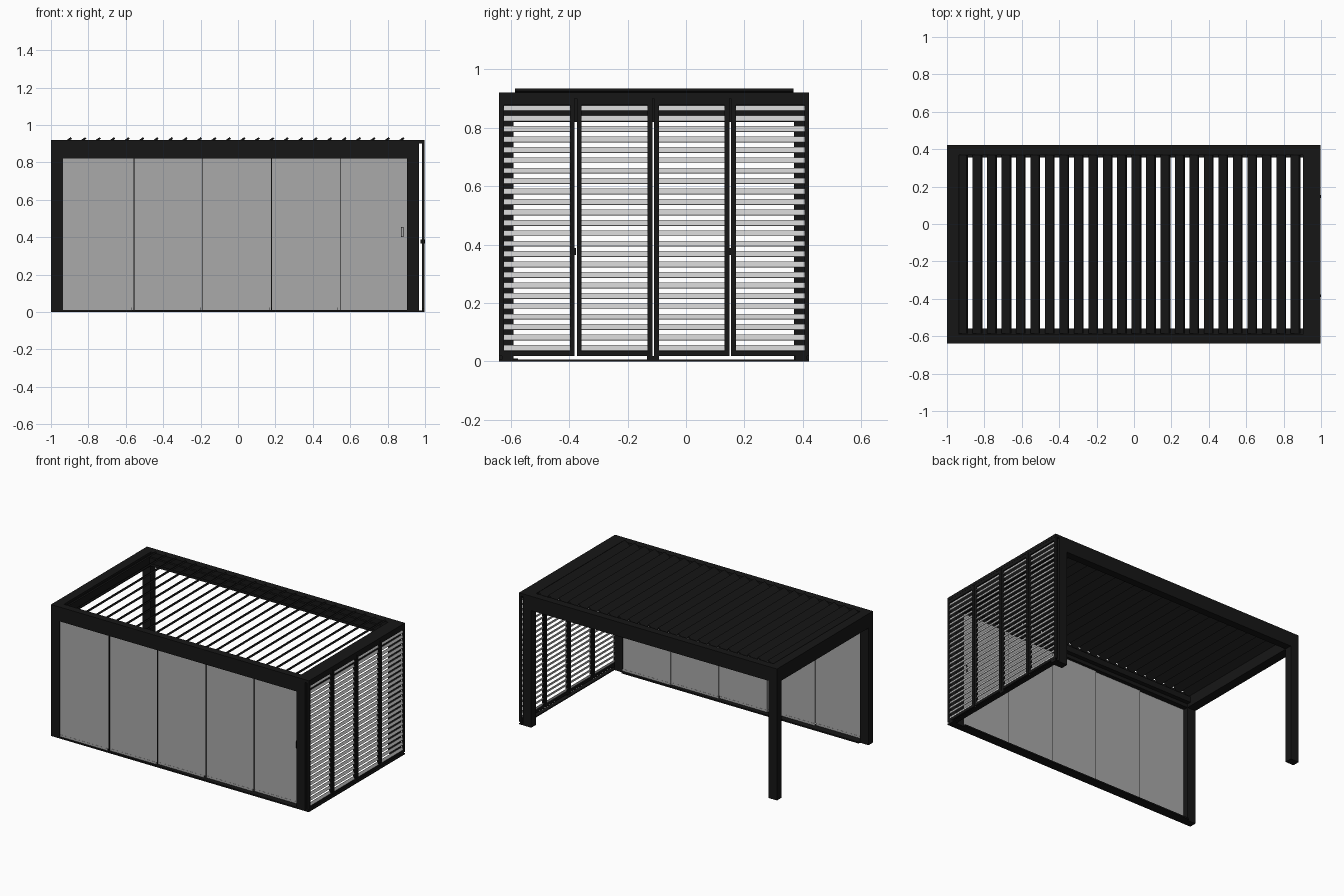
import bpy, math

if "Cube" in bpy.data.objects:
    bpy.data.objects.remove(bpy.data.objects["Cube"])


def material(name, rgb):
    m = bpy.data.materials.new(name)
    m.diffuse_color = (*rgb, 1)
    m.use_nodes = True
    m.node_tree.nodes["Principled BSDF"].inputs["Base Color"].default_value = m.diffuse_color
    return m


BLACK = material("black_metal", (0.008, 0.008, 0.008))
GLASS = material("grey_glass", (0.4, 0.4, 0.4))
PALE = material("pale_slat", (0.6, 0.6, 0.6))


def prism(name, profile, y0, y1, mat):
    """Extrude an (x, z) outline along y; origin stays at the world centre."""
    n = len(profile)
    verts = [(x, y0, z) for x, z in profile] + [(x, y1, z) for x, z in profile]
    faces = [tuple(range(n)), tuple(range(2 * n - 1, n - 1, -1))]
    faces += [(i, i + n, (i + 1) % n + n, (i + 1) % n) for i in range(n)]
    me = bpy.data.meshes.new(name)
    me.from_pydata(verts, [], faces)
    me.materials.append(mat)
    ob = bpy.data.objects.new(name, me)
    bpy.context.collection.objects.link(ob)
    return ob


def box(name, x, y, z, mat=BLACK):
    outline = [(x[0], z[0]), (x[1], z[0]), (x[1], z[1]), (x[0], z[1])]
    return prism(name, outline, y[0], y[1], mat)


def repeat(ob, count, offset):
    a = ob.modifiers.new("repeat", "ARRAY")
    a.count = count
    a.use_relative_offset = False
    a.use_constant_offset = True
    a.constant_offset_displace = offset


def tilted(cx, cz, length, thick, deg):
    c, s = math.cos(math.radians(deg)), math.sin(math.radians(deg))
    pts = [(-1, -1), (1, -1), (1, 1), (-1, 1)]
    return [(cx + c * u * length / 2 - s * v * thick / 2,
             cz + s * u * length / 2 + c * v * thick / 2) for u, v in pts]


LEFT, RIGHT = (-1.0, -0.935), (0.903, 0.967)
FRONT, BACK = (-0.64, -0.59), (0.37, 0.422)

# Four corner posts
for sx, x in (("left", LEFT), ("right", RIGHT)):
    for sy, y in (("front", FRONT), ("back", BACK)):
        box(f"{sy}_{sx}_post", x, y, (0, 0.82))

# Roof perimeter beams and inner gutters
box("front_beam", (-1, 0.967), FRONT, (0.82, 0.92))
box("back_beam", (-1, 0.967), BACK, (0.82, 0.92))
box("left_beam", LEFT, (FRONT[1], BACK[0]), (0.82, 0.92))
box("right_beam", RIGHT, (FRONT[1], BACK[0]), (0.82, 0.92))
box("front_gutter", (LEFT[1], RIGHT[0]), (FRONT[1], -0.56), (0.845, 0.885))
box("back_gutter", (LEFT[1], RIGHT[0]), (0.355, BACK[0]), (0.845, 0.885))

# Tilted roof louvres, high edge towards +x
louvre = prism("roof_louvres", tilted(-0.914, 0.914, 0.056, 0.011, 36), -0.585, 0.368, BLACK)
repeat(louvre, 24, (0.0773, 0, 0))

# Sliding glass front: five staggered panes on a floor track
box("front_floor_track", (LEFT[1], RIGHT[0]), (-0.64, -0.575), (0, 0.01))
pane_w = (RIGHT[0] - LEFT[1]) / 5
for i in range(5):
    x0 = LEFT[1] + i * pane_w
    y = -0.632 + i * 0.009
    box(f"glass_pane_{i + 1}", (x0, x0 + pane_w + (0.012 if i < 4 else 0)),
        (y, y + 0.005), (0.024, 0.825), GLASS)
    box(f"pane_bottom_rail_{i + 1}", (x0, x0 + pane_w), (y - 0.001, y + 0.006), (0.01, 0.024), GLASS)
    if i < 4:
        box(f"pane_edge_seal_{i + 1}", (x0 + pane_w + 0.009, x0 + pane_w + 0.013),
            (y - 0.0005, y + 0.007), (0.012, 0.825))

# Glass door handle: slim rectangular loop on the last pane
for k, (x, z) in enumerate((((0.872, 0.875), (0.4, 0.455)), ((0.883, 0.886), (0.4, 0.455)),
                            ((0.875, 0.883), (0.4, 0.404)), ((0.875, 0.883), (0.451, 0.455)))):
    box(f"glass_handle_{k + 1}", x, (-0.606, -0.59), z)

# Right side shutter: head cover, floor track and four slatted panels
box("shutter_head_cover", (0.967, 0.998), (-0.64, 0.422), (0.9, 0.92))
box("shutter_floor_track", (0.967, 0.996), (-0.64, 0.422), (0, 0.007))
PX = (0.983, 0.997)
panels = ((-0.64, -0.381), (-0.374, -0.115), (-0.110, 0.149), (0.154, 0.422))
for i, (a, b) in enumerate(panels):
    n = f"shutter_{i + 1}"
    box(n + "_front_stile", PX, (a, a + 0.017), (0.018, 0.9))
    box(n + "_back_stile", PX, (b - 0.017, b), (0.018, 0.9))
    box(n + "_bottom_rail", PX, (a + 0.017, b - 0.017), (0.018, 0.035))
    box(n + "_top_rail", PX, (a + 0.017, b - 0.017), (0.878, 0.9))
    slat = prism(n + "_slats", tilted(0.990, 0.046, 0.020, 0.004, 112),
                 a + 0.015, b - 0.015, PALE)
    repeat(slat, 24, (0, 0, 0.0357))

# Shutter rollers and pull knobs
for k, y in enumerate((-0.61, -0.113, 0.395)):
    box(f"shutter_roller_{k + 1}", (0.984, 0.996), (y - 0.02, y + 0.02), (0.006, 0.018))
for k, y in enumerate((-0.383, 0.147)):
    box(f"shutter_knob_{k + 1}", (0.976, 1.0), (y - 0.007, y + 0.007), (0.365, 0.388))
